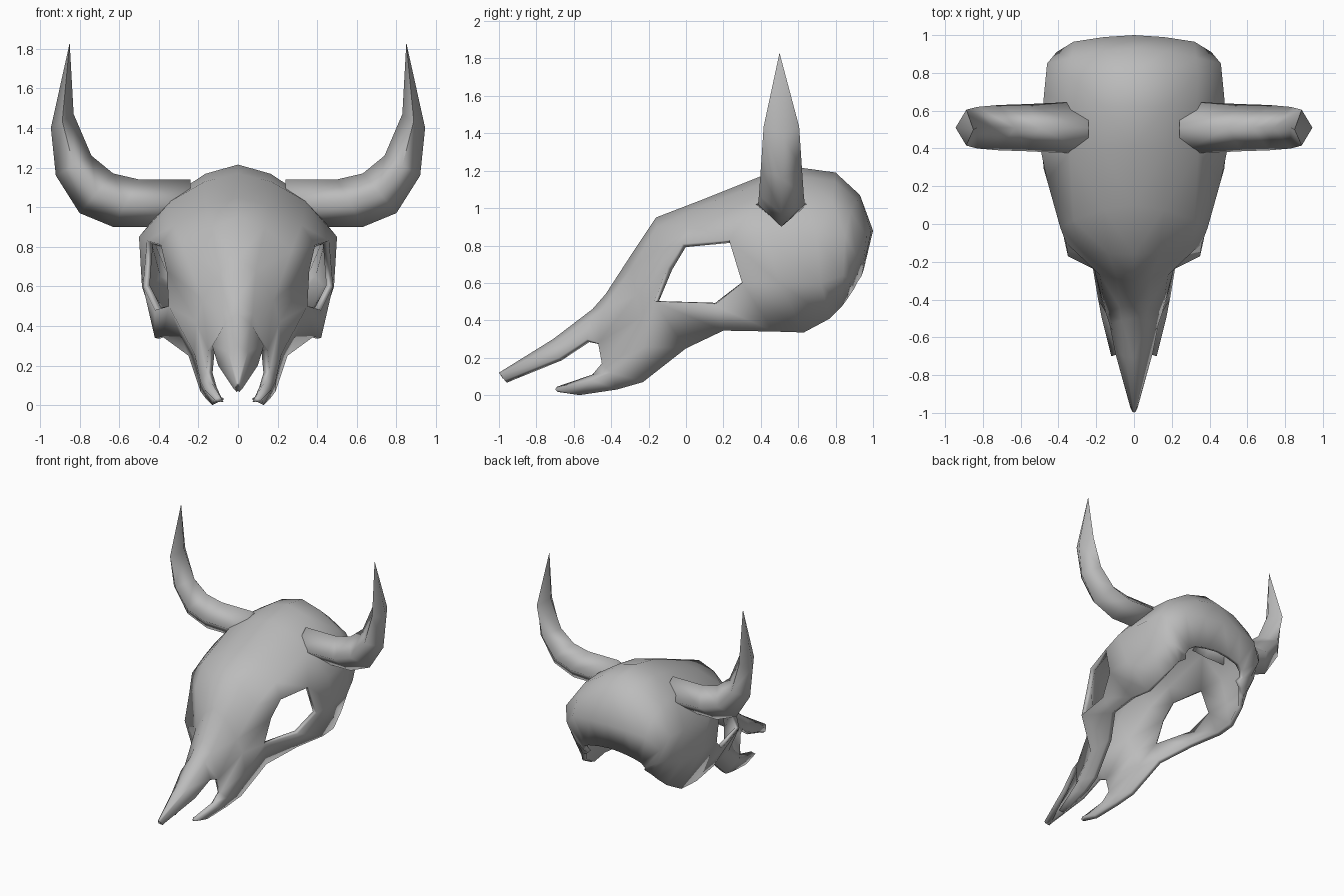
import bpy
import bmesh
from mathutils import Vector

if "Cube" in bpy.data.objects:
    bpy.data.objects.remove(bpy.data.objects["Cube"], do_unlink=True)

# One plain bone colour
bone = bpy.data.materials.new("bone_grey")
bone.use_nodes = True
bone.diffuse_color = (0.5, 0.5, 0.5, 1)
shader = bone.node_tree.nodes["Principled BSDF"]
shader.inputs["Base Color"].default_value = bone.diffuse_color
shader.inputs["Roughness"].default_value = 0.8


def make_object(name, bm):
    mesh = bpy.data.meshes.new(name)
    bm.to_mesh(mesh)
    bm.free()
    mesh.materials.append(bone)
    obj = bpy.data.objects.new(name, mesh)
    bpy.context.collection.objects.link(obj)
    return obj


def smooth(obj, angle):
    bpy.ops.object.select_all(action="DESELECT")
    obj.select_set(True)
    bpy.context.view_layer.objects.active = obj
    bpy.ops.object.shade_smooth_by_angle(angle=angle)


def mirror(obj, merge):
    mod = obj.modifiers.new("mirror", "MIRROR")
    mod.use_mirror_merge = merge
    mod.use_clip = merge


# Rails of the left half, each running from the muzzle to the back of the head
ridge = [(0, -1, .12), (0, -.71, .3), (0, -.5, .46), (0, -.43, .54),
         (0, -.3, .74), (0, -.16, .95), (0, .1, 1.05), (0, .4, 1.17),
         (0, .62, 1.215), (0, .8, 1.19), (0, .93, 1.07), (0, 1, .88),
         (0, .95, .67)]
brow = [(.02, -.97, .08), (.1, -.68, .2), (.13, -.53, .3), (.15, -.47, .28),
        (.18, -.27, .53), (.27, -.15, .78), (.32, .02, .91), (.34, .38, 1.03),
        (.33, .62, 1.06), (.34, .78, 1.04), (.33, .88, .98), (.32, .965, .85),
        (.2, .94, .64)]
socket_top = [(.09, -.69, .045), (.13, -.5, .11), (.16, -.45, .17),
              (.21, -.24, .42), (.36, -.1, .68), (.39, -.02, .81),
              (.46, .23, .83), (.5, .42, .85), (.475, .7, .85),
              (.46, .85, .85), (.41, .91, .75), (.25, .92, .61)]
socket_base = [(.12, -.7, .03), (.17, -.5, .08), (.19, -.4, .12),
               (.22, -.22, .26), (.35, -.17, .5), (.42, .15, .48),
               (.48, .3, .6), (.485, .5, .6), (.46, .72, .6),
               (.42, .84, .64), (.36, .88, .62), (.27, .9, .57)]
jaw_rim = [(.1, -.67, .015), (.13, -.57, 0), (.16, -.37, .03),
           (.19, -.23, .07), (.25, 0, .25), (.38, .2, .345),
           (.42, .47, .34), (.4, .63, .335), (.37, .77, .41),
           (.33, .83, .47), (.3, .86, .51), (.25, .88, .54)]

# The rail between ridge and brow bulges towards the ridge
crown = [(b[0] / 2, *(t + (s - t) * 0.3 for t, s in zip(a[1:], b[1:])))
         for a, b in zip(ridge, brow)]

bm = bmesh.new()
grid = {}
for col, rail in enumerate([ridge, crown, brow, socket_top, socket_base, jaw_rim]):
    first_row = len(ridge) - len(rail)
    for row, point in enumerate(rail, first_row):
        grid[row, col] = bm.verts.new(point)

# Skin the rails, leaving out the nose notch and the eye socket
NOTCH, SOCKET = 2, 3
for row in range(len(ridge) - 1):
    for col in range(5):
        if col == NOTCH and row < 3:
            continue
        if col == SOCKET and row in (5, 6):
            continue
        keys = [(row, col), (row, col + 1), (row + 1, col + 1), (row + 1, col)]
        if all(k in grid for k in keys):
            bm.faces.new([grid[k] for k in keys])

skull = make_object("skull", bm)
smooth(skull, 1.2)
mirror(skull, True)
shell = skull.modifiers.new("bone_thickness", "SOLIDIFY")
shell.thickness = 0.035
shell.offset = -1

# Horns: four-sided tapering tubes, given as inner edge, outer edge, half depth
rings = [((.24, 1.14), (.24, .9), .14), ((.5, 1.14), (.63, .9), .125),
         ((.63, 1.17), (.8, .97), .12), ((.74, 1.26), (.92, 1.16), .11),
         ((.83, 1.47), (.945, 1.4), .095)]
HORN_Y = 0.51
bm = bmesh.new()
loops = []
for inner, outer, depth in rings:
    a = Vector((inner[0], HORN_Y, inner[1]))
    b = Vector((outer[0], HORN_Y, outer[1]))
    side = Vector((0, depth, 0))
    middle = (a + b) / 2
    loops.append([bm.verts.new(p) for p in (a, middle + side, b, middle - side)])
tip = bm.verts.new((.85, HORN_Y - .01, 1.83))
bm.faces.new(loops[0])
for low, high in zip(loops, loops[1:]):
    for i in range(4):
        j = (i + 1) % 4
        bm.faces.new((low[i], low[j], high[j], high[i]))
for i in range(4):
    bm.faces.new((loops[-1][i], loops[-1][(i + 1) % 4], tip))
bmesh.ops.recalc_face_normals(bm, faces=bm.faces)
horns = make_object("horns", bm)
smooth(horns, 1.75)
mirror(horns, False)
